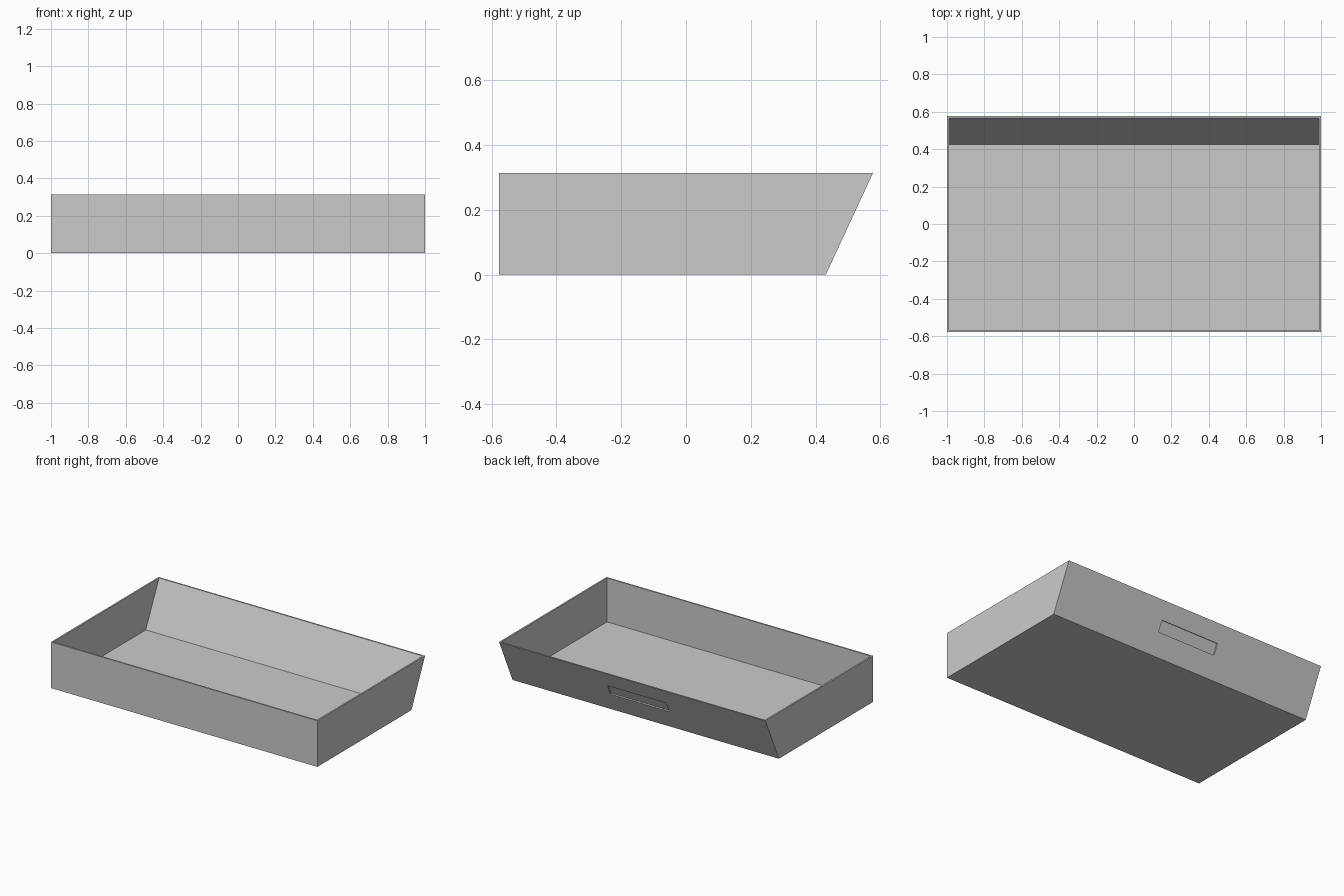
import bpy
import bmesh
from mathutils import Vector

cube = bpy.data.objects.get("Cube")
if cube:
    bpy.data.objects.remove(cube, do_unlink=True)

HALF_W, FRONT, BACK_TOP, BACK_BOTTOM = 1.0, -0.577, 0.577, 0.432
HEIGHT, WALL = 0.313, 0.015
SLOPE = (BACK_TOP - BACK_BOTTOM) / HEIGHT

grey = bpy.data.materials.new("plain grey")
grey.use_nodes = True
colour = (0.6, 0.6, 0.6, 1)
grey.diffuse_color = colour
grey.node_tree.nodes["Principled BSDF"].inputs["Base Color"].default_value = colour

bm = bmesh.new()


def back_y(z):
    return BACK_BOTTOM + SLOPE * z


def sink(face, offset):
    """Extrude a face inwards by an offset and return the new face."""
    result = bmesh.ops.extrude_discrete_faces(bm, faces=[face])["faces"][0]
    bmesh.ops.translate(bm, verts=result.verts, vec=offset)
    return result


# Solid body: side profile extruded across the width
profile = [(FRONT, 0), (BACK_BOTTOM, 0), (BACK_TOP, HEIGHT), (FRONT, HEIGHT)]
side = bm.faces.new([bm.verts.new((-HALF_W, y, z)) for y, z in profile])
extruded = bmesh.ops.extrude_face_region(bm, geom=[side])["geom"]
bmesh.ops.translate(bm, vec=(2 * HALF_W, 0, 0),
                    verts=[g for g in extruded if isinstance(g, bmesh.types.BMVert)])
bmesh.ops.recalc_face_normals(bm, faces=bm.faces)

# Hollow interior with thin rim, following the sloping back
top = max(bm.faces, key=lambda f: f.normal.z)
bmesh.ops.inset_individual(bm, faces=[top], thickness=WALL)
cavity = sink(top, (0, 0, WALL - HEIGHT))
for v in cavity.verts:
    if v.co.y > 0:
        v.co.y = back_y(WALL) - WALL

# Shallow finger recess in the outside of the sloping back
bm.normal_update()
back = max(bm.faces, key=lambda f: f.normal.y + f.calc_center_median().y)
normal = back.normal.copy()
bmesh.ops.inset_individual(bm, faces=[back], thickness=0.05)
middle = back.calc_center_median().z
for v in back.verts:
    z = 0.205 if v.co.z > middle else 0.136
    v.co = Vector((0.22 if v.co.x > 0 else -0.22, back_y(z), z))
sink(back, normal * -0.008)

bmesh.ops.recalc_face_normals(bm, faces=bm.faces)
mesh = bpy.data.meshes.new("tray")
bm.to_mesh(mesh)
bm.free()
mesh.materials.append(grey)
tray = bpy.data.objects.new("tray", mesh)
bpy.context.collection.objects.link(tray)
